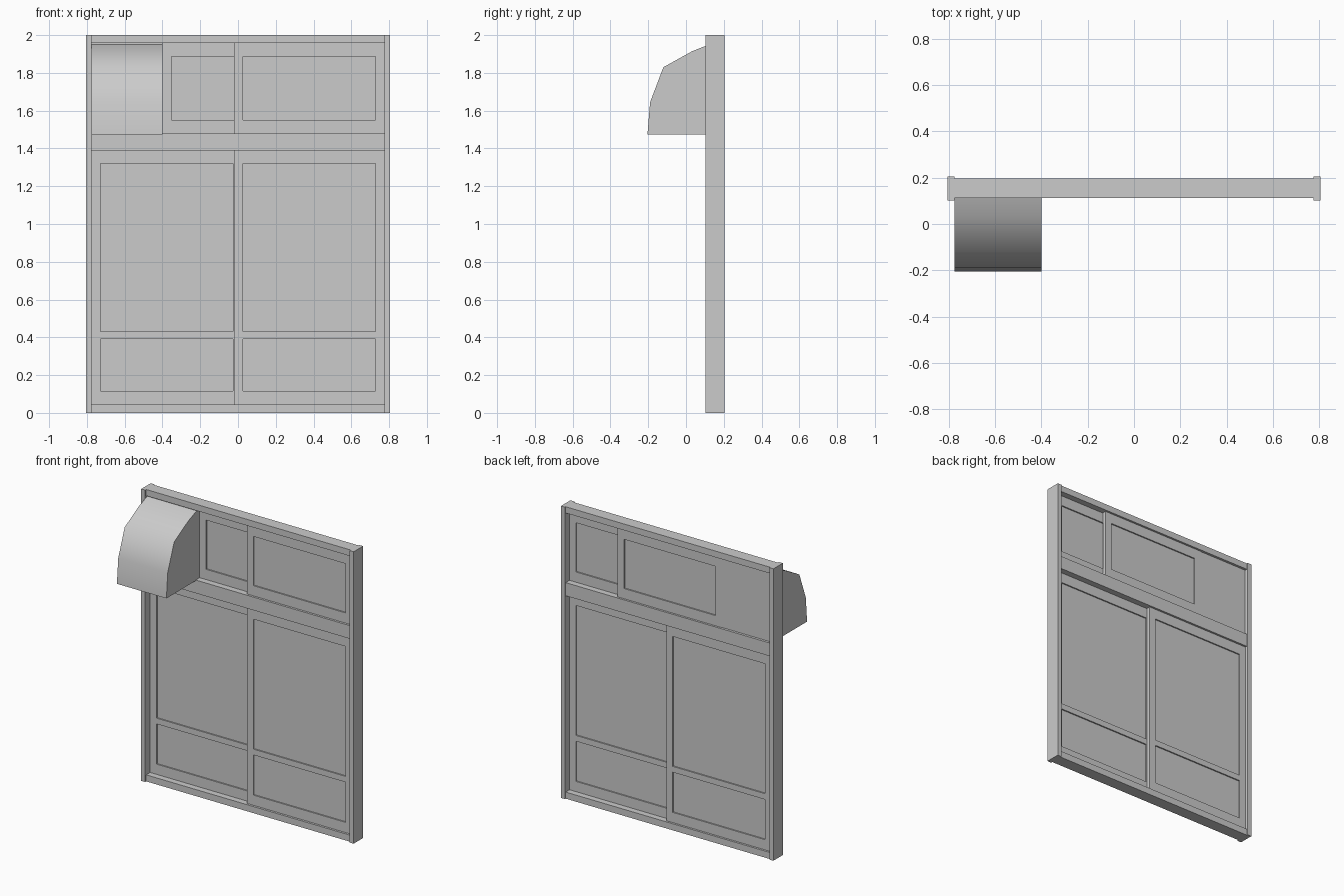
import bpy
import bmesh
import math
from mathutils import Vector

cube = bpy.data.objects.get("Cube")
if cube:
    bpy.data.objects.remove(cube, do_unlink=True)

grey = bpy.data.materials.new("light_grey")
grey.use_nodes = True
GREY = (0.6, 0.6, 0.6, 1.0)
grey.diffuse_color = GREY
grey.node_tree.nodes["Principled BSDF"].inputs["Base Color"].default_value = GREY


def finish(name, bm):
    bmesh.ops.recalc_face_normals(bm, faces=bm.faces)
    mesh = bpy.data.meshes.new(name)
    bm.to_mesh(mesh)
    bm.free()
    mesh.materials.append(grey)
    obj = bpy.data.objects.new(name, mesh)
    bpy.context.collection.objects.link(obj)
    return obj


def box(bm, x, y, z):
    """Add a box spanning the given (low, high) ranges."""
    verts = bmesh.ops.create_cube(bm, size=1)["verts"]
    for v in verts:
        v.co = Vector([(r[0] + r[1]) / 2 + c * (r[1] - r[0])
                       for r, c in zip((x, y, z), v.co)])


def block(name, x, y, z):
    bm = bmesh.new()
    box(bm, x, y, z)
    return finish(name, bm)


def sash(name, x, y, z, mid_rail=None, stile=0.048, rail=0.07):
    """Stiles and rails, with a thin pane set into the middle of the depth."""
    bm = bmesh.new()
    inner = (x[0] + stile, x[1] - stile)
    box(bm, (x[0], inner[0]), y, z)
    box(bm, (inner[1], x[1]), y, z)
    rails = [(z[0], z[0] + rail), (z[1] - rail, z[1])]
    if mid_rail:
        rails.append(mid_rail)
    for r in rails:
        box(bm, inner, y, r)
    finish(name + "_frame", bm)
    mid = (y[0] + y[1]) / 2
    block(name + "_pane", inner, (mid - 0.004, mid + 0.004),
          (z[0] + rail, z[1] - rail))


HALF = 0.775
DEPTH = (0.113, 0.196)
FRONT_TRACK = (0.128, 0.154)
REAR_TRACK = (0.156, 0.182)

# Outer frame
for name, side in (("left_jamb", 1), ("right_jamb", -1)):
    block(name, sorted((side * HALF, side * 0.805)), (0.102, 0.204), (0, 2))
for name, z in (("sill", (0, 0.045)), ("transom_rail", (1.39, 1.48)),
                ("head_rail", (1.957, 2))):
    block(name, (-HALF, HALF), DEPTH, z)

# Sliding doors
door_z = (0.045, 1.39)
sash("front_door", (-0.022, HALF), FRONT_TRACK, door_z, (0.39, 0.43))
sash("rear_door", (-HALF, 0.022), REAR_TRACK, door_z, (0.39, 0.43))

# Sliding windows above the doors
window_z = (1.48, 1.957)
sash("front_window", (-0.022, HALF), FRONT_TRACK, window_z)
sash("rear_window", (-0.40, 0.39), REAR_TRACK, window_z)

# Vent panel and its rounded hood
block("vent_panel", (-HALF, -0.40), (0.125, 0.179), window_z)
profile = [(0.126, 1.475), (0.126, 1.95), (0.102, 1.942), (0.033, 1.915),
           (-0.12, 1.83), (-0.19, 1.645), (-0.204, 1.475)]
bm = bmesh.new()
face = bm.faces.new([bm.verts.new((-HALF, y, z)) for y, z in profile])
ext = bmesh.ops.extrude_face_region(bm, geom=[face])["geom"]
bmesh.ops.translate(bm, vec=(HALF - 0.40, 0, 0),
                    verts=[g for g in ext if isinstance(g, bmesh.types.BMVert)])
hood = finish("vent_hood", bm)
bpy.ops.object.select_all(action="DESELECT")
hood.select_set(True)
bpy.context.view_layer.objects.active = hood
bpy.ops.object.shade_smooth_by_angle(angle=math.radians(45))
